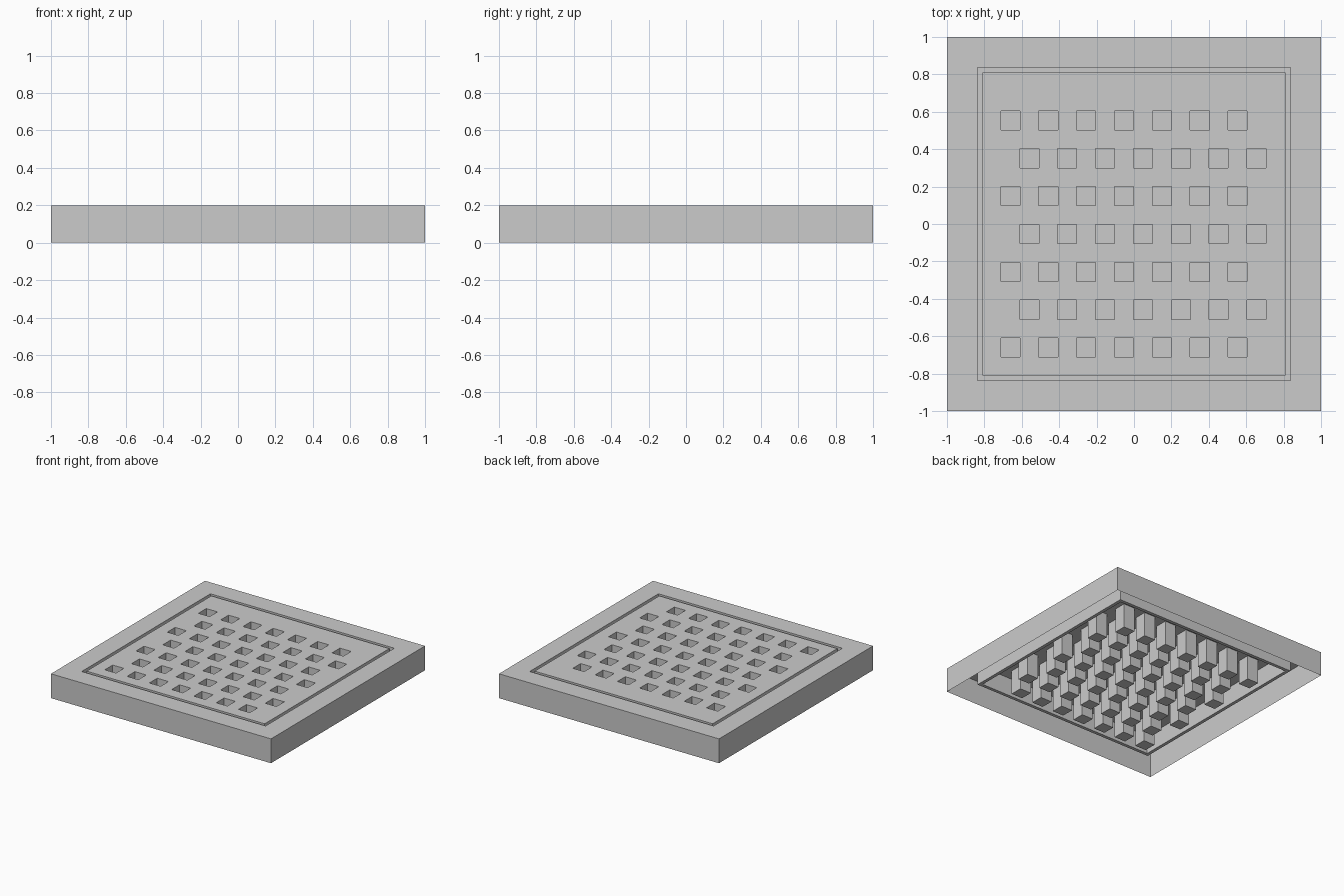
import bpy
import bmesh

cube = bpy.data.objects.get("Cube")
if cube:
    bpy.data.objects.remove(cube, do_unlink=True)

TOP = 0.2
GROOVE_Z = 0.05
PIT_Z = 0.0
OUTER, GROOVE_OUT, GROOVE_IN = 1.0, 0.836, 0.809
PITCH, PIT, COUNT = 0.2025, 0.102, 7
START = -0.712

grey = bpy.data.materials.new("plain grey")
grey.use_nodes = True
colour = (0.6, 0.6, 0.6, 1)
grey.diffuse_color = colour
grey.node_tree.nodes["Principled BSDF"].inputs["Base Color"].default_value = colour


def face(bm, points):
    bm.faces.new([bm.verts.new(p) for p in points])


def corners(x0, y0, x1, y1, z):
    return [(x0, y0, z), (x1, y0, z), (x1, y1, z), (x0, y1, z)]


def square(half, z):
    return corners(-half, -half, half, half, z)


def flat(bm, x0, y0, x1, y1, z=TOP):
    face(bm, corners(x0, y0, x1, y1, z))


def ring(bm, a, b):
    """Four faces joining loop a to loop b, facing up or outward when a is the lower or outer loop."""
    for i in range(4):
        j = (i + 1) % 4
        face(bm, [a[i], a[j], b[j], b[i]])


def finish(bm, name):
    bmesh.ops.remove_doubles(bm, verts=bm.verts, dist=0.0001)
    mesh = bpy.data.meshes.new(name)
    bm.to_mesh(mesh)
    bm.free()
    mesh.materials.append(grey)
    bpy.context.collection.objects.link(bpy.data.objects.new(name, mesh))


# Open-bottomed skirt, rim and sunken groove
bm = bmesh.new()
loops = [square(OUTER, 0), square(OUTER, TOP), square(GROOVE_OUT, TOP),
         square(GROOVE_OUT, GROOVE_Z), square(GROOVE_IN, GROOVE_Z),
         square(GROOVE_IN, TOP)]
for a, b in zip(loops, loops[1:]):
    ring(bm, a, b)
finish(bm, "outer_frame")

# Centre panel: staggered rows of square pits with plain strips between
bm = bmesh.new()
y = -GROOVE_IN
for row in range(COUNT):
    y0 = START + row * PITCH
    y1 = y0 + PIT
    flat(bm, -GROOVE_IN, y, GROOVE_IN, y0)
    x = -GROOVE_IN
    for col in range(COUNT):
        x0 = START + (col + (row % 2) / 2) * PITCH
        x1 = x0 + PIT
        flat(bm, x, y0, x0, y1)
        ring(bm, corners(x0, y0, x1, y1, TOP), corners(x0, y0, x1, y1, PIT_Z))
        flat(bm, x0, y0, x1, y1, PIT_Z)
        x = x1
    flat(bm, x, y0, GROOVE_IN, y1)
    y = y1
flat(bm, -GROOVE_IN, y, GROOVE_IN, GROOVE_IN)
finish(bm, "pitted_panel")
